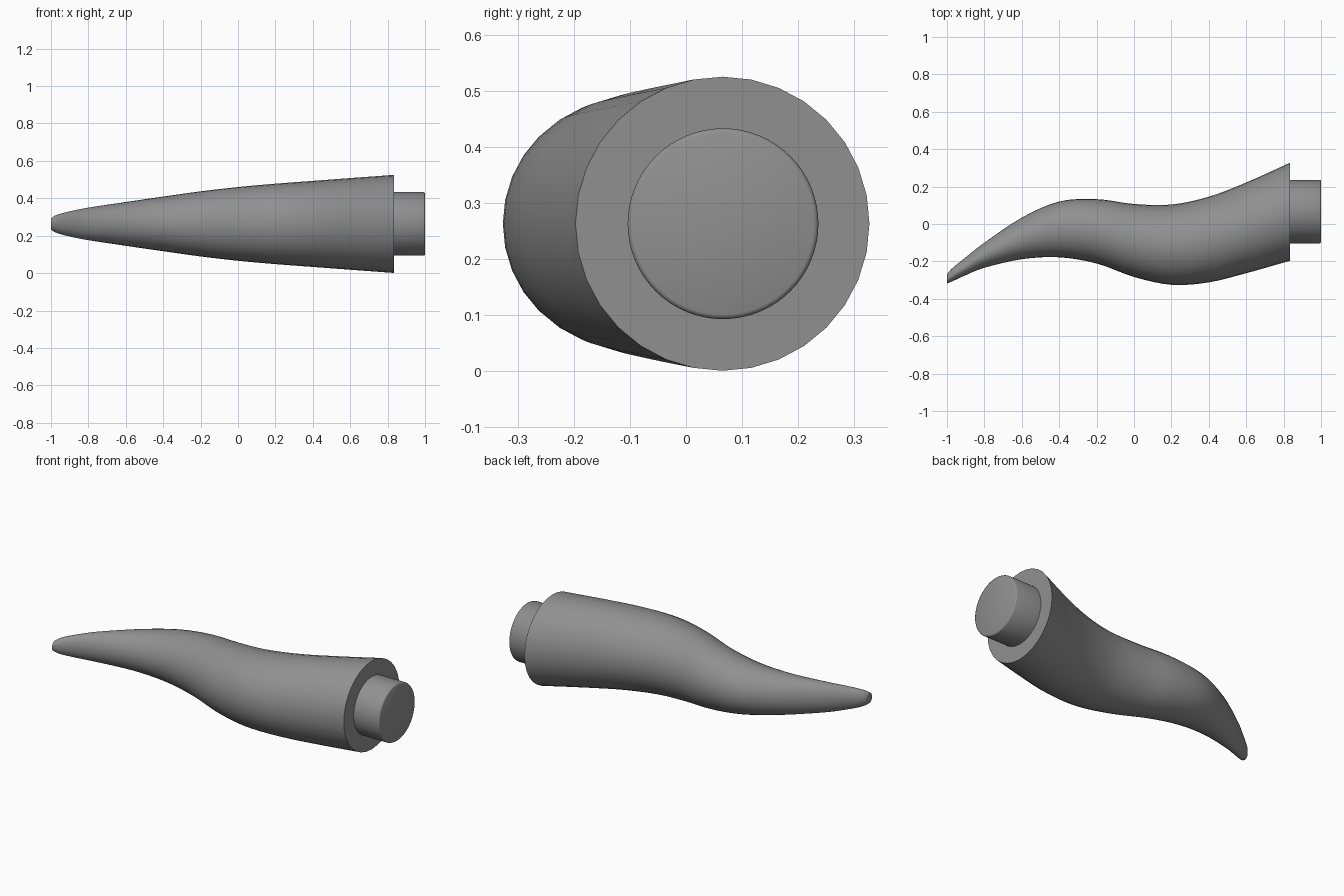
import bpy, bmesh, math

if "Cube" in bpy.data.objects:
    bpy.data.objects.remove(bpy.data.objects["Cube"])

SIDES = 32
CZ = 0.263

# horn stations: x, lower y edge, upper y edge, vertical radius
STATIONS = [
    (-1.00, -0.318, -0.268, 0.030),
    (-0.97, -0.306, -0.235, 0.048),
    (-0.90, -0.274, -0.178, 0.067),
    (-0.80, -0.234, -0.100, 0.087),
    (-0.60, -0.188, 0.034, 0.117),
    (-0.40, -0.178, 0.120, 0.146),
    (-0.20, -0.211, 0.133, 0.174),
    (0.00, -0.283, 0.107, 0.197),
    (0.20, -0.325, 0.104, 0.215),
    (0.40, -0.312, 0.146, 0.230),
    (0.60, -0.263, 0.222, 0.245),
    (0.833, -0.197, 0.327, 0.262),
]

# dark grey finish
grey = bpy.data.materials.new("dark_grey")
grey.diffuse_color = (0.28, 0.28, 0.28, 1)
grey.use_nodes = True
grey.node_tree.nodes["Principled BSDF"].inputs["Base Color"].default_value = grey.diffuse_color


def smooth_path(pts, steps):
    """Catmull-Rom interpolation through the stations."""
    ext = [[2 * a - b for a, b in zip(pts[0], pts[1])]] + list(pts)
    ext.append([2 * a - b for a, b in zip(pts[-1], pts[-2])])
    out = []
    for i in range(1, len(ext) - 2):
        for s in range(steps):
            t = s / steps
            out.append([0.5 * (2 * b + (c - a) * t + (2 * a - 5 * b + 4 * c - d) * t * t
                               + (3 * b - a - 3 * c + d) * t ** 3)
                        for a, b, c, d in zip(*ext[i - 1:i + 3])])
    out.append(list(pts[-1]))
    return out


def loft(name, sections, sides):
    """Skin ellipses lying across x; sections are x, centre y, y radius, z radius."""
    bm = bmesh.new()
    rings = []
    for x, cy, ry, rz in sections:
        rings.append([bm.verts.new((x, cy + ry * math.sin(a), CZ + rz * math.cos(a)))
                      for a in (2 * math.pi * k / sides for k in range(sides))])
    for r0, r1 in zip(rings, rings[1:]):
        for k in range(sides):
            n = (k + 1) % sides
            bm.faces.new((r0[k], r0[n], r1[n], r1[k]))
    bm.faces.new(rings[0])
    bm.faces.new(rings[-1])
    bmesh.ops.recalc_face_normals(bm, faces=bm.faces)
    mesh = bpy.data.meshes.new(name)
    bm.to_mesh(mesh)
    bm.free()
    mesh.materials.append(grey)
    obj = bpy.data.objects.new(name, mesh)
    bpy.context.collection.objects.link(obj)
    bpy.ops.object.select_all(action='DESELECT')
    obj.select_set(True)
    bpy.context.view_layer.objects.active = obj
    bpy.ops.object.shade_smooth_by_angle(angle=math.radians(50))
    return obj


# curved tapering horn
loft("horn", [(x, (lo + hi) / 2, (hi - lo) / 2, rz)
              for x, lo, hi, rz in smooth_path(STATIONS, 4)], SIDES)

# round mounting peg with a softened end
R, B = 0.17, 0.008
peg = [(0.80, R), (1 - B, R), (1 - B * 0.3, R - B * 0.3), (1.0, R - B)]
loft("mounting_peg", [(x, 0.066, r, r) for x, r in peg], 64)
